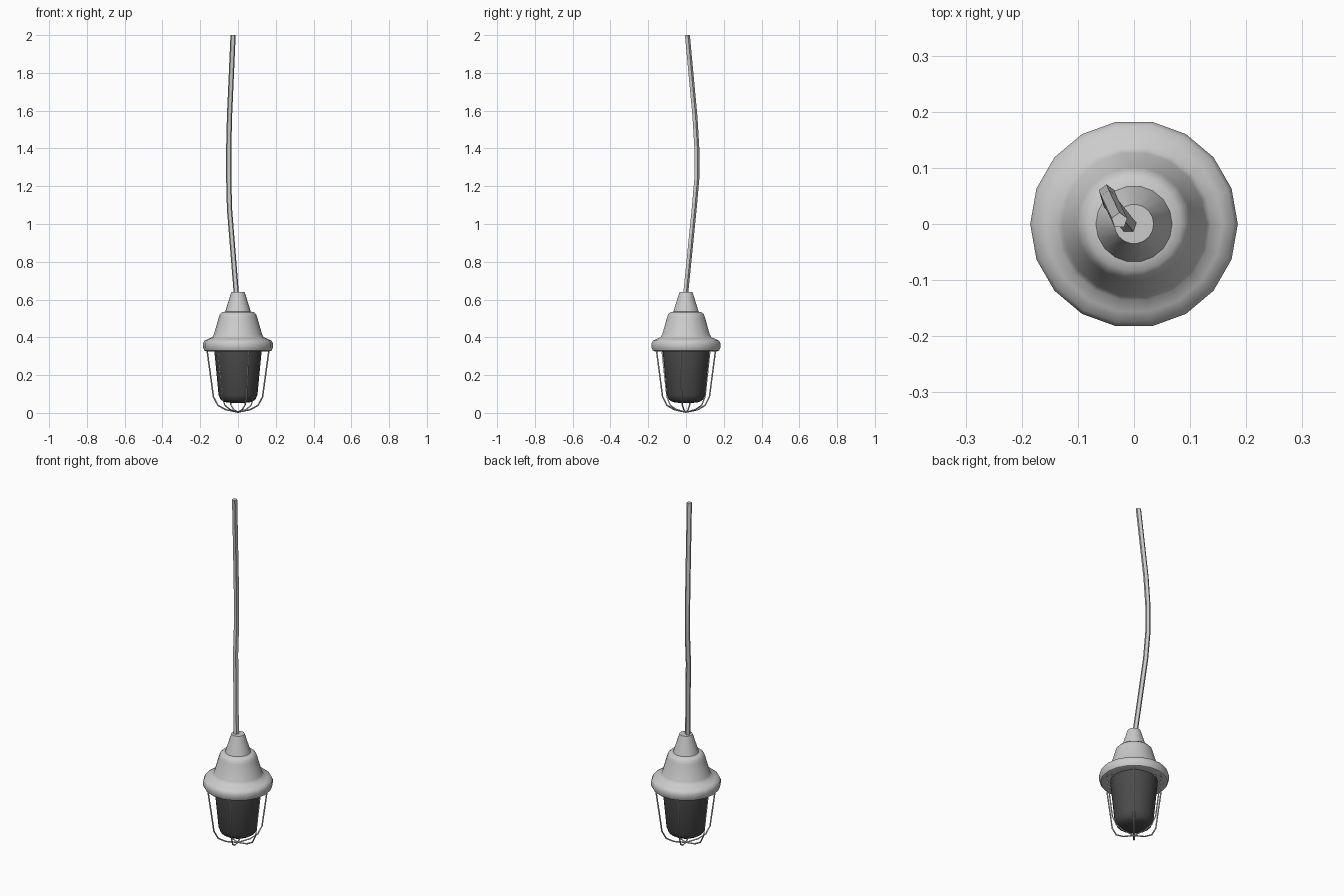
import bpy, math
from mathutils import Vector

if "Cube" in bpy.data.objects:
    bpy.data.objects.remove(bpy.data.objects["Cube"])


def finish(name, verts, faces, color=None, angle=40):
    me = bpy.data.meshes.new(name)
    me.from_pydata(verts, [], faces)
    me.update()
    ob = bpy.data.objects.new(name, me)
    bpy.context.collection.objects.link(ob)
    if color:
        mat = bpy.data.materials.new(name + "_mat")
        mat.diffuse_color = color
        mat.use_nodes = True
        mat.node_tree.nodes["Principled BSDF"].inputs["Base Color"].default_value = mat.diffuse_color
        me.materials.append(mat)
    bpy.ops.object.select_all(action='DESELECT')
    bpy.context.view_layer.objects.active = ob
    ob.select_set(True)
    bpy.ops.object.shade_smooth_by_angle(angle=math.radians(angle))
    return ob


def skin(rings, n):
    """Faces joining consecutive rings of n points, with both ends closed."""
    f = [tuple(reversed(range(n))), tuple(range((rings - 1) * n, rings * n))]
    for r in range(rings - 1):
        for i in range(n):
            j = (i + 1) % n
            f.append((r * n + i, r * n + j, (r + 1) * n + j, (r + 1) * n + i))
    return f


def lathe(name, profile, n=18, color=None):
    """Revolve (radius, height) points listed from bottom to top."""
    verts = [(r * math.cos(2 * math.pi * i / n), r * math.sin(2 * math.pi * i / n), z)
             for r, z in profile for i in range(n)]
    return finish(name, verts, skin(len(profile), n), color)


def tube(name, path, radius, n, flat_ends=False):
    """Sweep an n-sided section along a path."""
    pts = [Vector(p) for p in path]
    ref = Vector((0, 1, 0)) if flat_ends else (pts[1] - pts[0]).cross(pts[-1] - pts[0]).normalized()
    verts = []
    for k, p in enumerate(pts):
        t = (pts[min(k + 1, len(pts) - 1)] - pts[max(k - 1, 0)]).normalized()
        if flat_ends and k in (0, len(pts) - 1):
            t = Vector((0, 0, 1))
        u = (ref - t * ref.dot(t)).normalized()
        w = t.cross(u)
        for i in range(n):
            a = 2 * math.pi * i / n
            verts.append(p + radius * (u * math.cos(a) + w * math.sin(a)))
    return finish(name, verts, skin(len(pts), n))


# Stepped housing with rounded rim
lathe("housing", [(0.12, 0.335), (0.165, 0.325), (0.178, 0.33), (0.185, 0.345),
                  (0.185, 0.368), (0.178, 0.382), (0.158, 0.392), (0.137, 0.400),
                  (0.128, 0.415), (0.102, 0.505), (0.096, 0.522), (0.084, 0.533),
                  (0.068, 0.536), (0.035, 0.64)])

# Dark glass jar
lathe("glass", [(0.03, 0.052), (0.07, 0.057), (0.092, 0.07), (0.103, 0.095),
                (0.125, 0.325), (0.125, 0.345)], color=(0.07, 0.07, 0.07, 1))

# Six guard wires meeting below the glass
guard = [(0.12, 0.333), (0.158, 0.332), (0.165, 0.322), (0.132, 0.085),
         (0.108, 0.04), (0.065, 0.017), (0, 0.004)]
for k in range(6):
    a = math.radians(-70 + 60 * k)
    tube(f"guard_wire_{k + 1}",
         [(r * math.cos(a), r * math.sin(a), z) for r, z in guard], 0.004, 4)

# Hanging cable, five-sided and slightly bowed
tube("cable", [(-0.008, -0.004, 0.62), (-0.045, 0.042, 1.08), (-0.049, 0.056, 1.24),
               (-0.049, 0.056, 1.40), (-0.045, 0.046, 1.57), (-0.026, 0.006, 2.0)],
     0.0145, 5, flat_ends=True)
